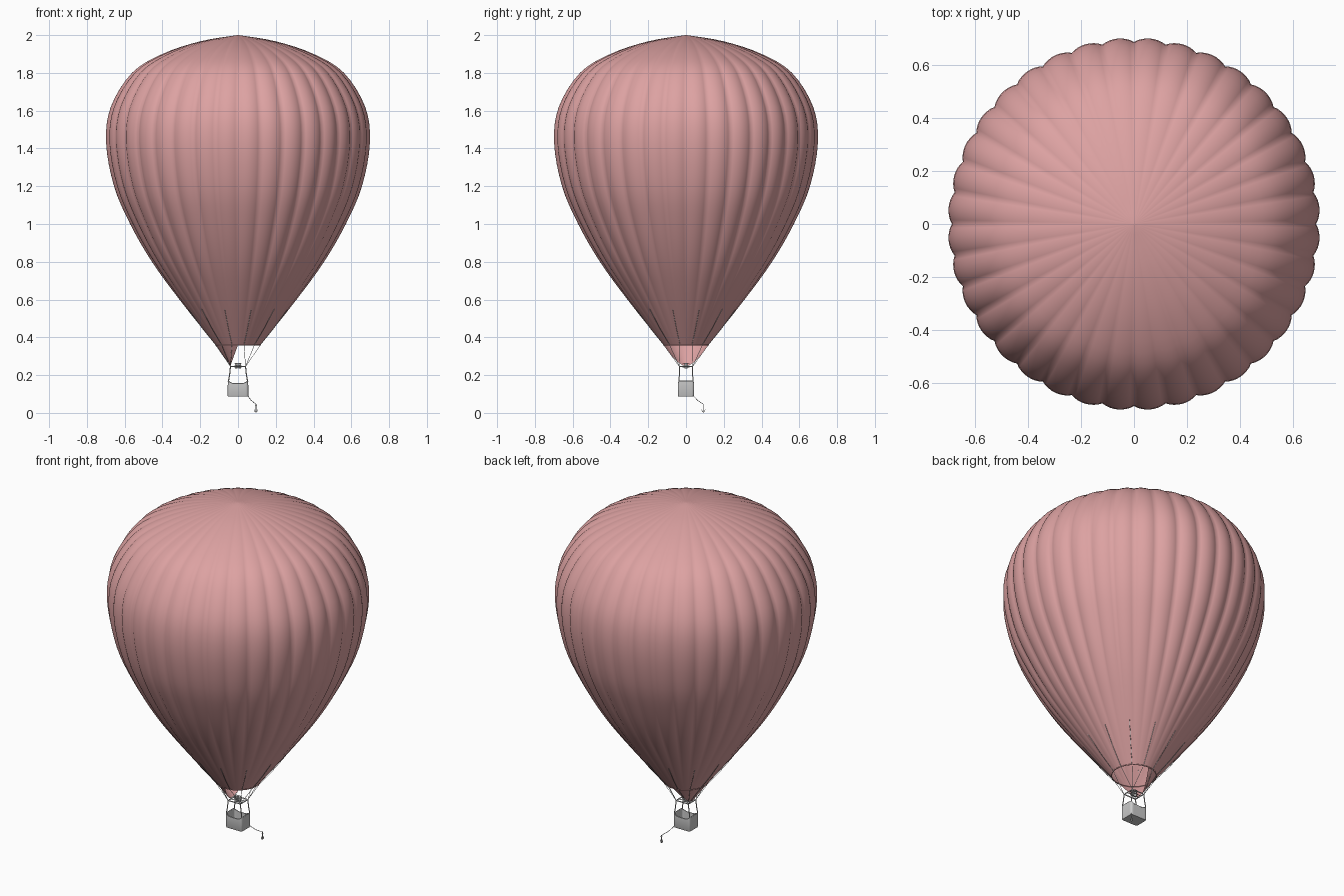
import bpy
from math import sin, cos, pi, radians, copysign

if "Cube" in bpy.data.objects:
    bpy.data.objects.remove(bpy.data.objects["Cube"])

pink = bpy.data.materials.new("pink_fabric")
pink.diffuse_color = (0.72, 0.36, 0.36, 1)
pink.use_nodes = True
pink.node_tree.nodes["Principled BSDF"].inputs["Base Color"].default_value = pink.diffuse_color


def mesh_obj(name, verts, faces, mat=None, angle=60):
    me = bpy.data.meshes.new(name)
    me.from_pydata(verts, [], faces)
    me.update()
    ob = bpy.data.objects.new(name, me)
    bpy.context.collection.objects.link(ob)
    if mat:
        me.materials.append(mat)
    activate(ob)
    bpy.ops.object.shade_smooth_by_angle(angle=radians(angle))
    return ob


def activate(ob):
    bpy.ops.object.select_all(action='DESELECT')
    ob.select_set(True)
    bpy.context.view_layer.objects.active = ob


def tube(name, paths, r, cyclic=False, mat=None):
    cu = bpy.data.curves.new(name, 'CURVE')
    cu.dimensions = '3D'
    cu.bevel_depth = r
    cu.bevel_resolution = 1
    cu.use_fill_caps = True
    for pts in paths:
        sp = cu.splines.new('POLY')
        sp.points.add(len(pts) - 1)
        for p, co in zip(sp.points, pts):
            p.co = (*co, 1)
        sp.use_cyclic_u = cyclic
    ob = bpy.data.objects.new(name, cu)
    bpy.context.collection.objects.link(ob)
    if mat:
        cu.materials.append(mat)
    activate(ob)
    bpy.ops.object.convert(target='MESH')
    bpy.ops.object.shade_smooth_by_angle(angle=radians(50))


def grid_faces(rows, n, closed=True):
    return [(i * n + j, i * n + (j + 1) % n, (i + 1) * n + (j + 1) % n, (i + 1) * n + j)
            for i in range(rows - 1) for j in range(n if closed else n - 1)]


def smooth_path(p, steps):
    p = [p[0]] + p + [p[-1]]
    out = []
    for i in range(1, len(p) - 2):
        for s in range(steps):
            t = s / steps
            out.append(tuple(0.5 * (2 * b + (c - a) * t + (2 * a - 5 * b + 4 * c - d) * t * t
                                    + (3 * b - a - 3 * c + d) * t ** 3)
                             for a, b, c, d in zip(*p[i - 1:i + 3])))
    return out + [p[-1]]


# envelope with bulging gores
profile = smooth_path([(0.12, 0.36), (0.31, 0.6), (0.455, 0.8), (0.57, 1.0), (0.655, 1.2), (0.697, 1.43),
                       (0.672, 1.62), (0.56, 1.8), (0.40, 1.9), (0.2, 1.967), (0.004, 2.0)], 4)
GORES, SEG = 36, 8
n = GORES * SEG
verts = []
for r, z in profile:
    amp = 0.022 * min(1, max(0, (z - 0.36) / 0.5))
    for j in range(n):
        k = r * (1 + amp * (abs(sin(pi * j / SEG)) ** 0.8 - 0.75))
        a = 2 * pi * j / n
        verts.append((k * cos(a), k * sin(a), z))
faces = grid_faces(len(profile), n)
faces.append(tuple(range((len(profile) - 1) * n, len(profile) * n)))
mesh_obj("envelope", verts, faces, pink, 80)

# mouth hem
tube("mouth_hem", [[(0.12 * cos(i * pi / 24), 0.12 * sin(i * pi / 24), 0.36) for i in range(48)]],
     0.003, True, pink)

# half-round scoop under the mouth on the -x side
rows, cols = 7, 33
verts = []
for i in range(rows):
    for j in range(cols):
        a = pi / 2 + pi * j / (cols - 1)
        c = max(0, -cos(a))
        s = 0.12 * c / (0.04 + 0.08 * c) * i / (rows - 1)
        r = 0.12 - 0.08 * s
        verts.append((r * cos(a), r * sin(a), 0.36 - 0.11 * s))
mesh_obj("scoop", verts, grid_faces(rows, cols, False), pink)

# basket: hollow rounded box with dipped long sides
def rounded_loop(hx, hy, rad, z, dip=0.0):
    pts = []
    for q in range(4):
        for k in range(6):
            a = q * pi / 2 + k * pi / 10
            m = a + 1e-4 if k < 5 else a - 1e-4
            x = copysign(hx - rad, cos(m)) + rad * cos(a)
            y = copysign(hy - rad, sin(m)) + rad * sin(a)
            pts.append((x, y, z))
        # points along the side that follows this corner
        nx = rounded_corner_next(hx, hy, rad, q)
        x0, y0, _ = pts[-1]
        pts += [(x0 + (nx[0] - x0) * t / 8, y0 + (nx[1] - y0) * t / 8, z) for t in range(1, 8)]
    return [(x, y, w - dip * (1 - min(1, abs(x) / hx) ** 4)) for x, y, w in pts]


def rounded_corner_next(hx, hy, rad, q):
    return [(-(hx - rad), hy), (-hx, -(hy - rad)), (hx - rad, -hy), (hx, hy - rad)][q]


loops = [rounded_loop(0.052, 0.040, 0.010, 0.086), rounded_loop(0.055, 0.043, 0.012, 0.092),
         rounded_loop(0.054, 0.042, 0.012, 0.168, 0.014), rounded_loop(0.049, 0.037, 0.009, 0.168, 0.014),
         rounded_loop(0.049, 0.037, 0.009, 0.093)]
n = len(loops[0])
faces = grid_faces(5, n) + [tuple(reversed(range(n))), tuple(range(4 * n, 5 * n))]
mesh_obj("basket", sum(loops, []), faces, None, 40)
tube("basket_rim", [rounded_loop(0.0515, 0.0395, 0.011, 0.168, 0.014)], 0.0035, True)

# uprights and burner frame
corners = [(sx, sy) for sx in (-1, 1) for sy in (-1, 1)]
tube("uprights", [[(sx * 0.050, sy * 0.037, 0.12), (sx * 0.050, sy * 0.037, 0.17),
                   (sx * 0.044, sy * 0.035, 0.205), (sx * 0.040, sy * 0.035, 0.245)]
                  for sx, sy in corners], 0.003)
tube("burner_frame", [rounded_loop(0.040, 0.035, 0.008, 0.245)], 0.003, True)
tube("burner_bars", [[(-0.04, y, 0.245), (0.04, y, 0.245)] for y in (-0.01, 0.01)], 0.002)

# burner: two cans with coil rings
for i, x in enumerate((-0.009, 0.009)):
    bpy.ops.mesh.primitive_cylinder_add(vertices=16, radius=0.007, depth=0.03, location=(x, 0, 0.25))
    bpy.context.object.name = f"burner_can_{i + 1}"
    bpy.ops.object.shade_smooth_by_angle()
tube("burner_coils", [[(0.017 * cos(k * pi / 10), 0.017 * sin(k * pi / 10), z) for k in range(20)]
                      for z in (0.243, 0.253, 0.263)], 0.002, True)

# suspension cables running up the outside of the envelope
cables = []
for k in range(12):
    a = radians(15 + 30 * k)
    c, s = cos(a), sin(a)
    cables.append([(copysign(0.04, c), copysign(0.035, s), 0.245), (0.123 * c, 0.123 * s, 0.36),
                   (0.198 * c, 0.198 * s, 0.45), (0.272 * c, 0.272 * s, 0.55)])
tube("suspension_cables", cables, 0.0012)

# anchor rope and hanging grapnel
ax, ay = 0.095, 0.092
tube("anchor_rope", [[(0.05, 0.038, 0.092), (0.07, 0.062, 0.066), (ax, ay, 0.046)]], 0.0015)
tube("anchor_shank", [[(ax, ay, 0.002), (ax, ay, 0.048)]], 0.002)
tube("anchor_flukes", [[(ax, ay, 0.003), (ax + 0.006 * u, ay + 0.006 * v, 0.007),
                        (ax + 0.009 * u, ay + 0.009 * v, 0.018)]
                       for u, v in ((1, 0), (-1, 0), (0, 1), (0, -1))], 0.0015)
tube("anchor_stock", [[(ax - 0.006, ay, 0.038), (ax + 0.006, ay, 0.038)]], 0.0015)
